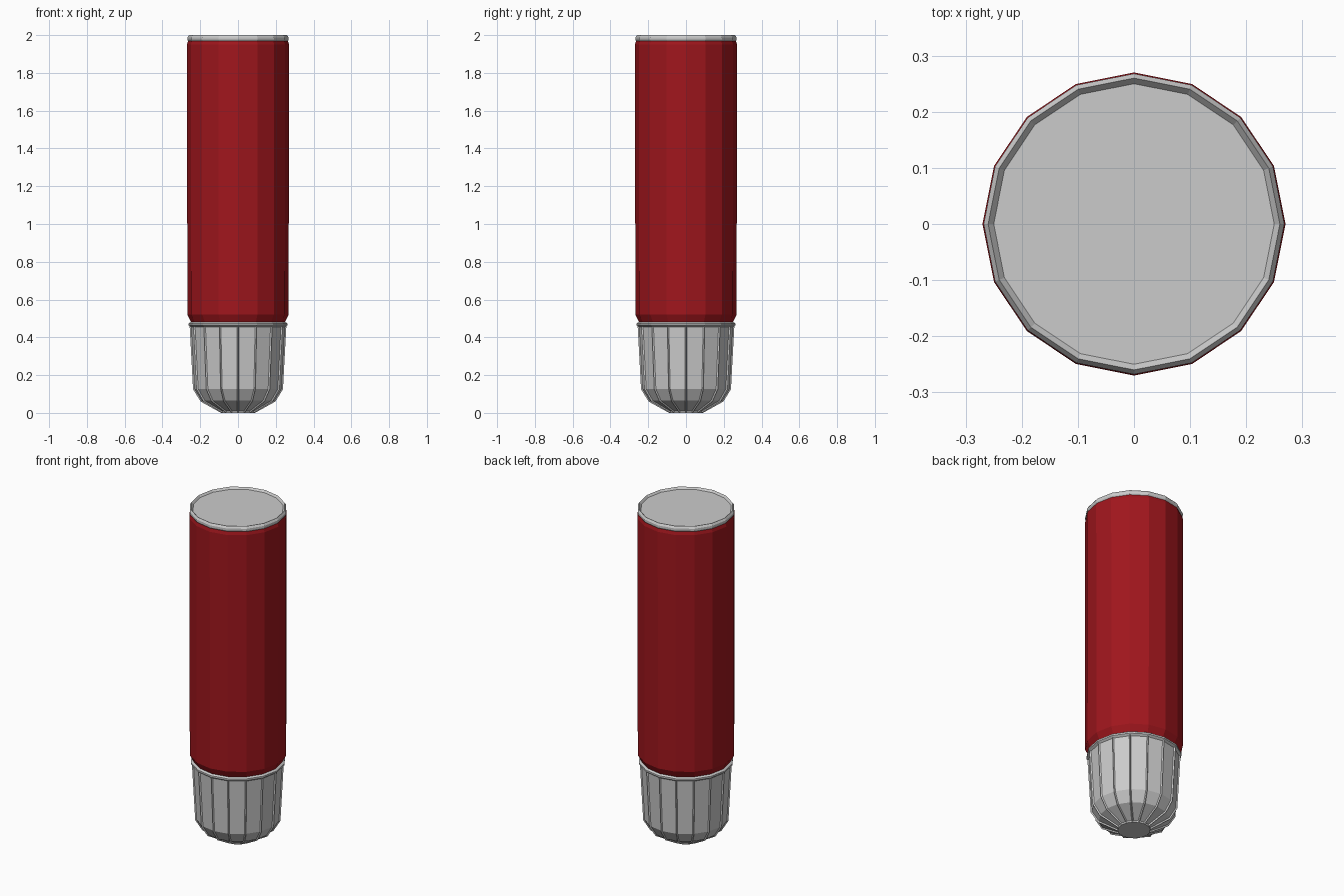
import bpy, bmesh, math

if "Cube" in bpy.data.objects:
    bpy.data.objects.remove(bpy.data.objects["Cube"])

SIDES = 16


def lathe(name, profile, panel_rows=None, material=None):
    """Revolve (radius, z) points, bottom to top, and cap both ends."""
    bm = bmesh.new()
    rings = []
    for r, z in profile:
        rings.append([bm.verts.new((r * math.cos(2 * math.pi * i / SIDES),
                                    r * math.sin(2 * math.pi * i / SIDES), z))
                      for i in range(SIDES)])
    strips = [[] for _ in range(SIDES)]
    for row, (a, b) in enumerate(zip(rings, rings[1:])):
        for i in range(SIDES):
            j = (i + 1) % SIDES
            f = bm.faces.new((a[i], a[j], b[j], b[i]))
            if panel_rows and row in panel_rows:
                strips[i].append(f)
    bm.faces.new(rings[0][::-1])
    bm.faces.new(rings[-1])
    bm.normal_update()
    # Sunken panels between thin ribs
    if panel_rows:
        for strip in strips:
            bmesh.ops.inset_region(bm, faces=strip, thickness=0.006,
                                   depth=-0.007, use_even_offset=True)
            bm.normal_update()
    mesh = bpy.data.meshes.new(name)
    bm.to_mesh(mesh)
    bm.free()
    obj = bpy.data.objects.new(name, mesh)
    bpy.context.collection.objects.link(obj)
    if material:
        mesh.materials.append(material)
    return obj


red = bpy.data.materials.new("dark_red")
red.diffuse_color = (0.35, 0.008, 0.012, 1)
red.use_nodes = True
red.node_tree.nodes["Principled BSDF"].inputs["Base Color"].default_value = red.diffuse_color

# Ribbed, rounded metal base
lathe("ribbed_base", [(0.09, 0), (0.198, 0.06), (0.238, 0.125),
                      (0.256, 0.46), (0.261, 0.464), (0.261, 0.474),
                      (0.252, 0.48)], panel_rows=(0, 1, 2))

# Red tube with chamfered ends
lathe("tube_body", [(0.245, 0.475), (0.268, 0.52), (0.27, 1.95),
                    (0.262, 1.976)], material=red)

# Metal end cap with a shallow recess
lathe("end_cap", [(0.262, 1.965), (0.268, 1.976), (0.268, 1.988),
                  (0.26, 2.0), (0.25, 1.988)])
